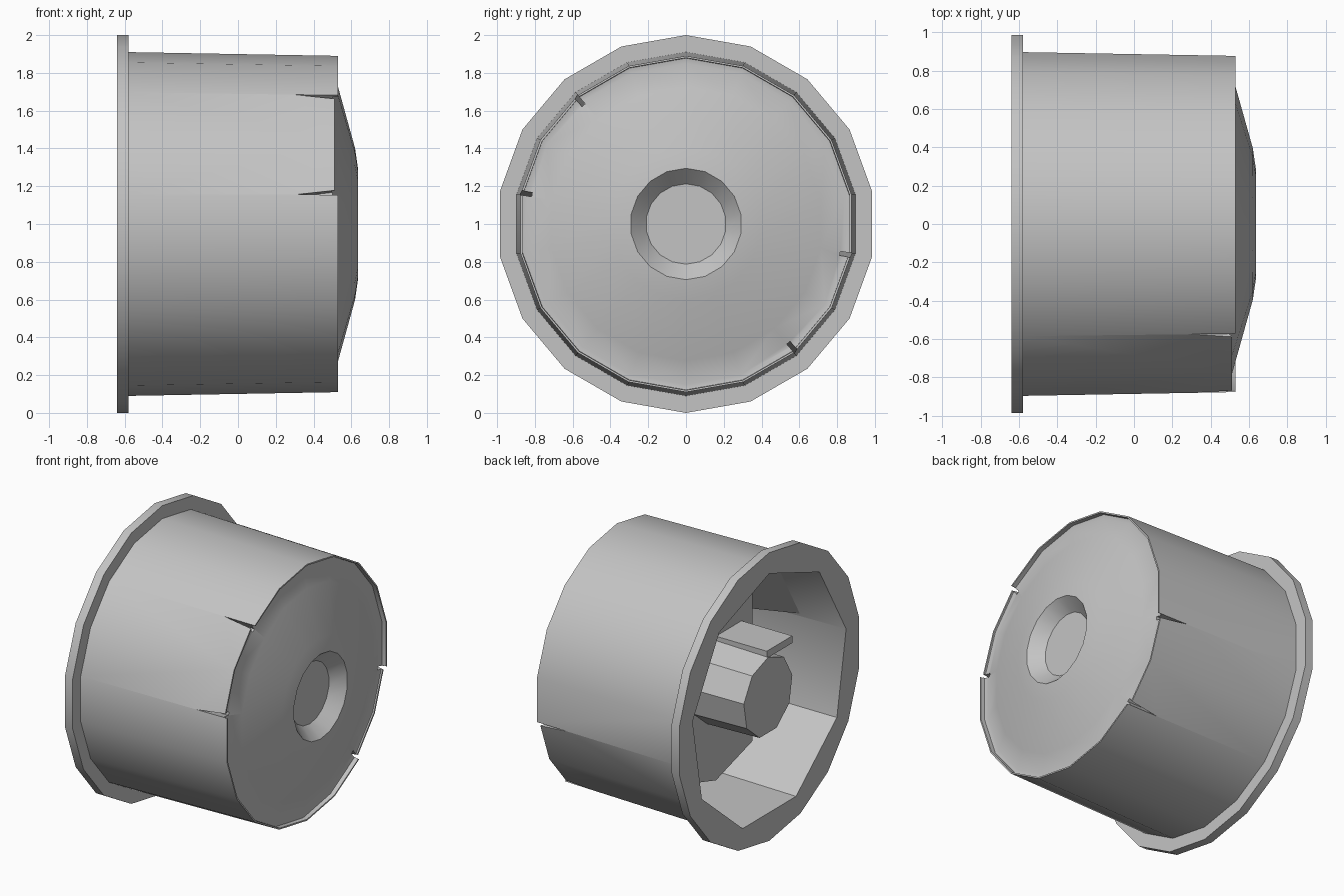
import bpy, bmesh, math
from mathutils import Matrix, Vector

if "Cube" in bpy.data.objects:
    bpy.data.objects.remove(bpy.data.objects["Cube"], do_unlink=True)

grey = bpy.data.materials.new("plain grey")
grey.use_nodes = True
grey.diffuse_color = (0.55, 0.55, 0.55, 1)
grey.node_tree.nodes["Principled BSDF"].inputs["Base Color"].default_value = (0.55, 0.55, 0.55, 1)

AXIS = Matrix.Translation((0, 0, 1))


def finish(name, bm, matrix=AXIS):
    bmesh.ops.recalc_face_normals(bm, faces=bm.faces)
    bm.transform(matrix)
    mesh = bpy.data.meshes.new(name)
    bm.to_mesh(mesh)
    bm.free()
    mesh.materials.append(grey)
    obj = bpy.data.objects.new(name, mesh)
    bpy.context.collection.objects.link(obj)
    return obj


def lathe(name, profile, sides):
    """Closed solid turned about the x axis from (x, radius) points."""
    bm = bmesh.new()
    rings = []
    for x, r in profile:
        angles = [math.tau * i / sides for i in range(sides)]
        rings.append([bm.verts.new((x, r * math.sin(a), r * math.cos(a))) for a in angles])
    for a, b in zip(rings, rings[1:]):
        for i in range(sides):
            j = (i + 1) % sides
            bm.faces.new((a[i], a[j], b[j], b[i]))
    bm.faces.new(rings[0])
    bm.faces.new(rings[-1])
    return finish(name, bm)


def prism(name, outline, offset, degrees=0):
    """Extrude an outline along offset, then turn it about the x axis."""
    bm = bmesh.new()
    face = bm.faces.new([bm.verts.new(p) for p in outline])
    new = bmesh.ops.extrude_face_region(bm, geom=[face], use_keep_orig=True)["geom"]
    bmesh.ops.translate(bm, verts=[v for v in new if isinstance(v, bmesh.types.BMVert)],
                        vec=Vector(offset))
    return finish(name, bm, AXIS @ Matrix.Rotation(-math.radians(degrees), 4, 'X'))


def activate(obj):
    bpy.ops.object.select_all(action='DESELECT')
    obj.select_set(True)
    bpy.context.view_layer.objects.active = obj


def cut(target, cutter):
    cutter.hide_render = True
    mod = target.modifiers.new("cut", 'BOOLEAN')
    mod.operation = 'DIFFERENCE'
    mod.solver = 'EXACT'
    mod.object = cutter
    activate(target)
    bpy.ops.object.modifier_apply(modifier=mod.name)
    bpy.data.objects.remove(cutter, do_unlink=True)


# Flanged drum with a raised lip, shallow dome and centre dimple
drum = lathe("drum_shell", [
    (-0.64, 1), (-0.58, 1), (-0.58, 0.91), (0.53, 0.89), (0.53, 0.88),
    (0.5, 0.878), (0.495, 0.85), (0.53, 0.725), (0.62, 0.4), (0.635, 0.295),
    (0.55, 0.213)], 18)
cut(drum, lathe("cavity_cutter", [(-0.8, 0.857), (-0.64, 0.855), (0.44, 0.83)], 9))

# Two spring latches: lowered lip between a pair of tapered slits
for middle in (-60, 120):
    lip = [(0.51, -0.304, 0.8), (0.7, -0.304, 0.8), (0.7, 0.304, 0.8), (0.51, 0.304, 0.8)]
    cut(drum, prism("lip_cutter", lip, (0, 0, 0.3), middle))
    for side in (-1, 1):
        slit = [(0.3, 0, 0.83), (0.6, 0, 0.83), (0.6, -side * 0.035, 0.83)]
        cut(drum, prism("slit_cutter", slit, (0, 0, 0.2), middle + side * 20))
    ramp = [(-0.32, -0.26, 0.8), (0.3, -0.26, 0.68), (0.3, -0.26, 0.83), (-0.32, -0.26, 0.83)]
    prism("latch_ramp", ramp, (0, 0.52, 0), middle)

# Inner housing, boss and the flat rib on top of the boss
housing = [(-0.23, y, z) for y, z in
           ((-0.4, -0.57), (0, -0.69), (0.4, -0.57), (0.4, 0.57), (0, 0.69), (-0.4, 0.57))]
prism("inner_housing", housing, (0.68, 0, 0))
lathe("centre_boss", [(-0.63, 0.27), (-0.2, 0.28)], 9)
rib = [(-0.62, -0.28, 0.26), (-0.62, 0, 0.26), (-0.62, 0, 0.31), (-0.62, -0.28, 0.31)]
prism("boss_rib", rib, (0.42, 0, 0))

activate(drum)
bpy.ops.object.shade_smooth_by_angle(angle=math.radians(30))
